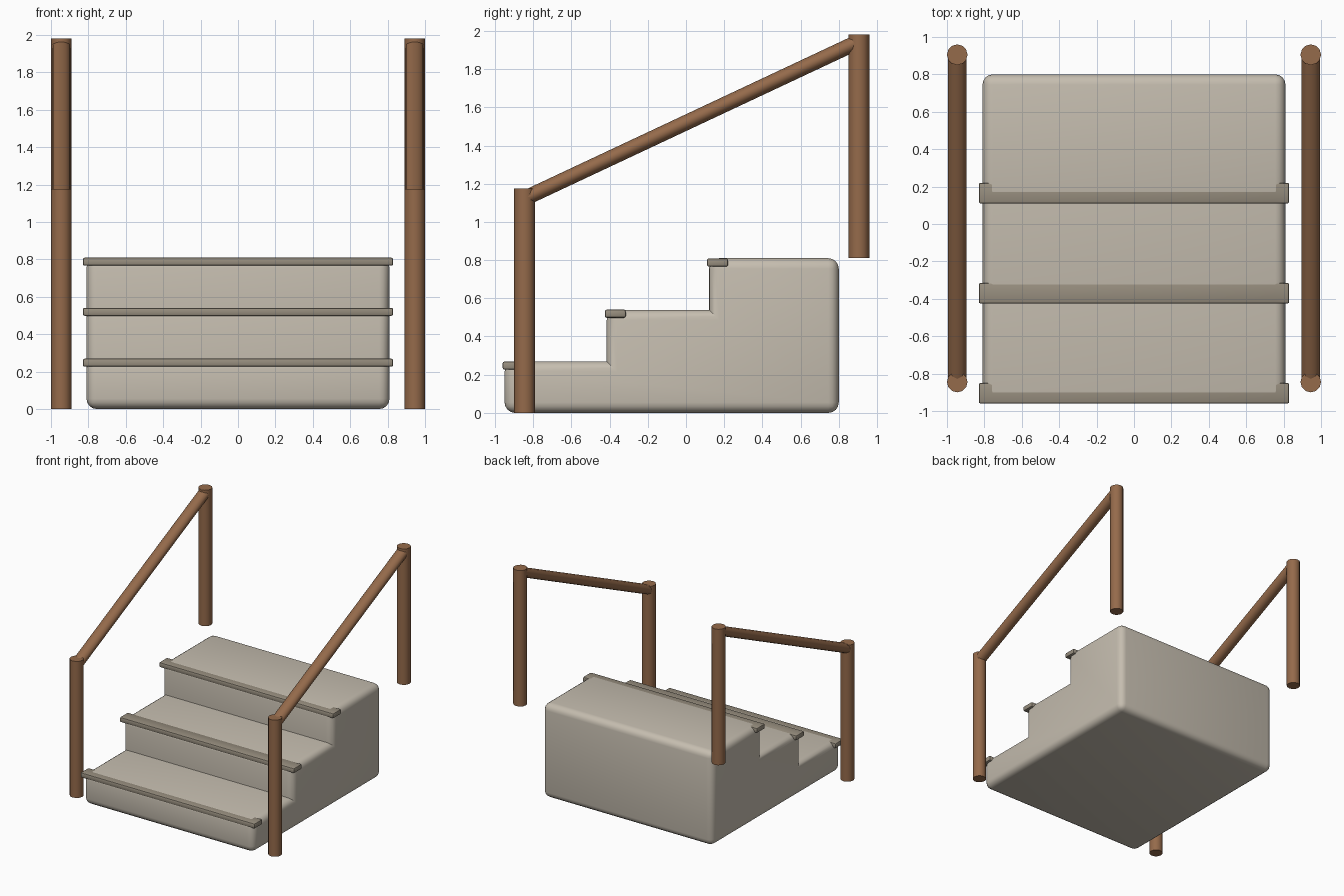
import bpy, bmesh, math
from mathutils import Vector

cube = bpy.data.objects.get("Cube")
if cube:
    bpy.data.objects.remove(cube, do_unlink=True)


def material(name, rgb):
    m = bpy.data.materials.new(name)
    m.use_nodes = True
    m.diffuse_color = (*rgb, 1)
    m.node_tree.nodes["Principled BSDF"].inputs["Base Color"].default_value = (*rgb, 1)
    return m


STONE = material("pale stone", (0.56, 0.51, 0.43))
TRIM = material("grey brown trim", (0.31, 0.27, 0.21))
WOOD = material("brown wood", (0.30, 0.145, 0.07))


def finish(bm, name, mat, angle=40):
    bmesh.ops.recalc_face_normals(bm, faces=bm.faces)
    mesh = bpy.data.meshes.new(name)
    bm.to_mesh(mesh)
    bm.free()
    ob = bpy.data.objects.new(name, mesh)
    bpy.context.collection.objects.link(ob)
    mesh.materials.append(mat)
    bpy.ops.object.select_all(action="DESELECT")
    ob.select_set(True)
    bpy.context.view_layer.objects.active = ob
    bpy.ops.object.shade_smooth_by_angle(angle=math.radians(angle))
    return ob


def extrude_profile(points, half_width, bevel, segments):
    """Extrude a (y, z) outline across x and round every convex edge."""
    bm = bmesh.new()
    face = bm.faces.new([bm.verts.new((-half_width, y, z)) for y, z in points])
    out = bmesh.ops.extrude_face_region(bm, geom=[face])
    moved = [g for g in out["geom"] if isinstance(g, bmesh.types.BMVert)]
    bmesh.ops.translate(bm, verts=moved, vec=(2 * half_width, 0, 0))
    bmesh.ops.recalc_face_normals(bm, faces=bm.faces)
    convex = [e for e in bm.edges if e.calc_face_angle_signed() > 0.1]
    bmesh.ops.bevel(bm, geom=convex, offset=bevel, segments=segments,
                    profile=0.5, affect="EDGES", clamp_overlap=True)
    return bm


def rod(name, start, end, radius, flatten=1.0):
    """Round bar between two points, optionally flattened."""
    a, b = Vector(start), Vector(end)
    bm = bmesh.new()
    bmesh.ops.create_cone(bm, cap_ends=True, segments=12, radius1=radius,
                          radius2=radius, depth=(b - a).length)
    bmesh.ops.scale(bm, verts=bm.verts, vec=(1, flatten, 1))
    tilt = math.atan2(b.z - a.z, b.y - a.y) - math.pi / 2
    ob = finish(bm, name, WOOD)
    ob.location = (a + b) / 2
    ob.rotation_euler.x = tilt
    return ob


# Stepped body
fronts = (-0.95, -0.415, 0.12)
RISE = 0.27
BACK = 0.80
outline = [(BACK, 0), (fronts[0], 0)]
for i, y in enumerate(fronts):
    top = RISE * (i + 1)
    outline += [(y, top), (fronts[i + 1] if i < 2 else BACK, top)]
finish(extrude_profile(outline, 0.81, 0.055, 4), "steps", STONE)

# Nosing strip on each tread
for label, i in (("lower", 0), ("middle", 1), ("upper", 2)):
    y, z = fronts[i] - 0.01, RISE * (i + 1) + (0.001 if i == 1 else -0.001)
    box = [(y, z - 0.043), (y + 0.11, z - 0.043), (y + 0.11, z), (y, z)]
    finish(extrude_profile(box, 0.83, 0.01, 2), label + "_nosing", TRIM)

# Posts and sloping handrails on both sides
for side, x in (("left", 0.945), ("right", -0.945)):
    rod(side + "_front_post", (x, -0.845, 0), (x, -0.845, 1.175), 0.055)
    rod(side + "_rear_post", (x, 0.905, 0.81), (x, 0.905, 1.98), 0.055)
    rod(side + "_handrail", (x, -0.83, 1.13), (x, 0.885, 1.935), 0.05, 0.8)
